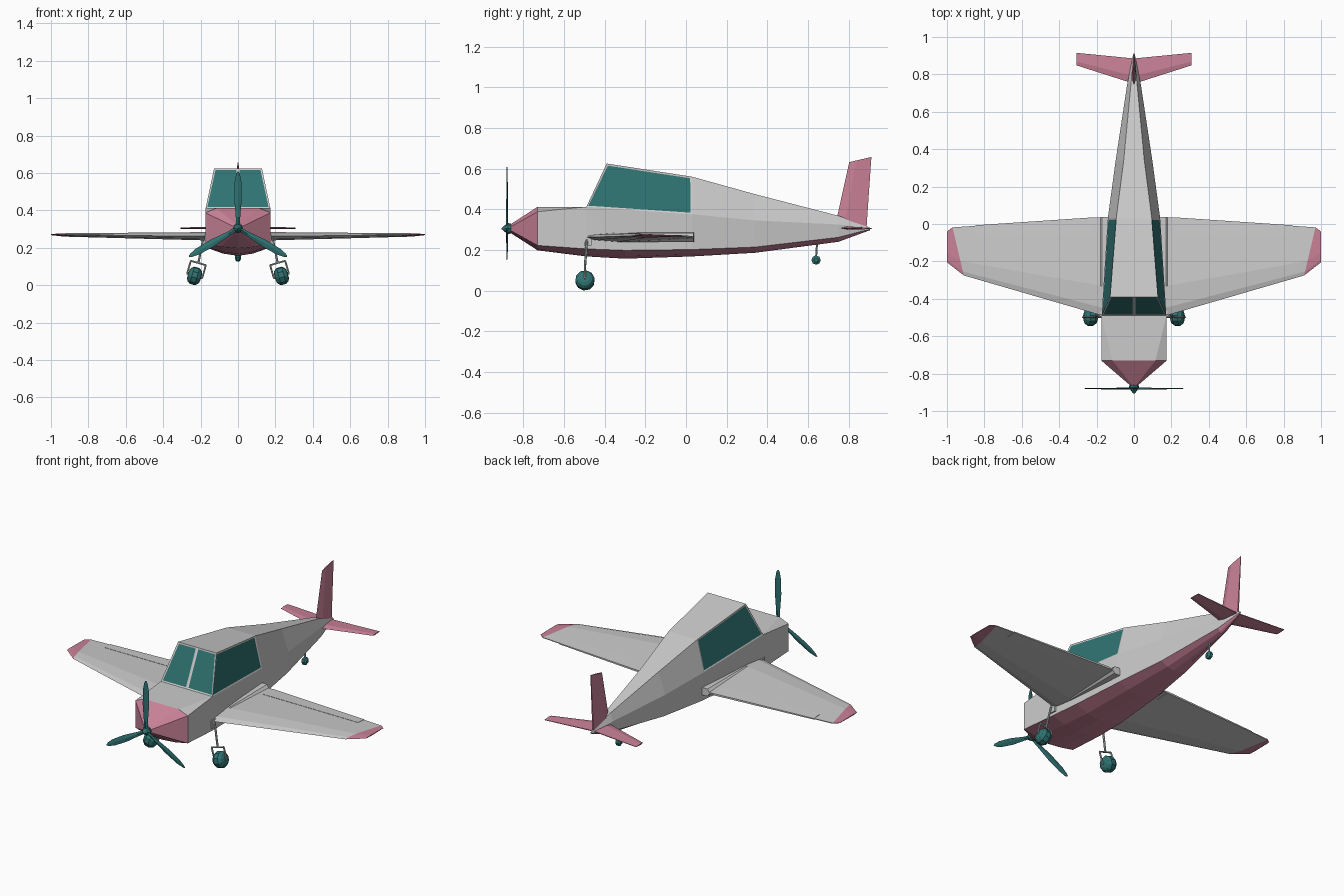
import bpy, bmesh, math
from mathutils import Vector, Matrix

if "Cube" in bpy.data.objects:
    bpy.data.objects.remove(bpy.data.objects["Cube"])


def material(name, rgb):
    m = bpy.data.materials.new(name)
    m.diffuse_color = (*rgb, 1)
    m.use_nodes = True
    m.node_tree.nodes["Principled BSDF"].inputs["Base Color"].default_value = m.diffuse_color
    return m


GREY = material("light grey paint", (0.60, 0.60, 0.60))
PINK = material("rose paint", (0.58, 0.22, 0.31))
TEAL = material("dark teal", (0.028, 0.17, 0.165))
METAL = material("pale metal", (0.42, 0.50, 0.48))


def finish(bm, name, mats, mirror=False):
    bmesh.ops.recalc_face_normals(bm, faces=bm.faces)
    me = bpy.data.meshes.new(name)
    bm.to_mesh(me)
    bm.free()
    for m in mats:
        me.materials.append(m)
    ob = bpy.data.objects.new(name, me)
    bpy.context.collection.objects.link(ob)
    if mirror:
        ob.modifiers.new("mirror", 'MIRROR')
    return ob


def loft_mesh(rings, rule=lambda i, j: 0):
    """Skin closed rings of points; coinciding points share a vertex."""
    bm, verts = bmesh.new(), {}

    def vert(p):
        key = tuple(round(c, 4) for c in p)
        if key not in verts:
            verts[key] = bm.verts.new(p)
        return verts[key]

    def face(points, mat):
        vs = list(dict.fromkeys(vert(p) for p in points))
        if len(vs) > 2 and not bm.faces.get(vs):
            bm.faces.new(vs).material_index = mat

    n = len(rings[0])
    for i in range(len(rings) - 1):
        for j in range(n):
            k = (j + 1) % n
            face((rings[i][j], rings[i][k], rings[i + 1][k], rings[i + 1][j]), rule(i, j))
    face(rings[0], rule(0, 0))
    face(rings[-1], rule(len(rings) - 2, 0))
    return bm


def loft(name, rings, mats, rule=lambda i, j: 0, mirror=False):
    return finish(loft_mesh(rings, rule), name, mats, mirror)


def lathe(name, centre, axis, profile, n, mat, mirror=False):
    """Profile is (distance along axis, radius)."""
    axis = Vector(axis).normalized()
    u = axis.orthogonal().normalized()
    v = axis.cross(u)
    rings = [[Vector(centre) + axis * d + (u * math.cos(a) + v * math.sin(a)) * r
              for a in (2 * math.pi * k / n for k in range(n))] for d, r in profile]
    return loft(name, rings, [mat], mirror=mirror)


def rod(name, p, q, r, mat=METAL, mirror=False):
    d = Vector(q) - Vector(p)
    return lathe(name, p, d, [(0, r), (d.length, r)], 6, mat, mirror)


# Fuselage: roof (half width, y, z), waist (same), chine (same), keel z
stations = [
    ((0.008, -0.865, 0.325), (0.018, -0.865, 0.312), (0.018, -0.865, 0.297), 0.285),
    ((0.115, -0.73, 0.412), (0.175, -0.73, 0.388), (0.175, -0.73, 0.222), 0.198),
    ((0.173, -0.49, 0.412), (0.173, -0.49, 0.412), (0.170, -0.49, 0.205), 0.168),
    ((0.128, -0.39, 0.625), (0.173, -0.49, 0.412), (0.160, -0.30, 0.198), 0.157),
    ((0.095, 0.03, 0.560), (0.140, 0.03, 0.375), (0.132, 0.03, 0.202), 0.168),
    ((0.055, 0.34, 0.474), (0.098, 0.34, 0.345), (0.090, 0.34, 0.214), 0.186),
    ((0.016, 0.75, 0.368), (0.036, 0.75, 0.325), (0.030, 0.75, 0.262), 0.240),
    ((0.003, 0.905, 0.310), (0.005, 0.905, 0.306), (0.004, 0.905, 0.302), 0.297),
]
rings = []
for roof, waist, chine, keel in stations:
    bilge = (chine[0] * 0.5, chine[1], keel + (chine[2] - keel) * 0.3)
    half = [roof, waist, chine, bilge]
    left = [(-x, y, z) for x, y, z in reversed(half)]
    rings.append([(0, *roof[1:])] + half + [(0, chine[1], keel)] + left)


def hull_paint(i, j):
    side = min(j, 9 - j)          # 0 roof, 1 window band, 2 flank, 3-4 belly
    if i == 0 or side > 2:
        return 1
    return 2 if (i, side) in ((2, 0), (3, 1)) else 0


hull = loft_mesh(rings, hull_paint)
bmesh.ops.recalc_face_normals(hull, faces=hull.faces)
# Windows are inset panes in the windscreen and cabin sides
panes = [f for f in hull.faces if f.material_index == 2]
rim = bmesh.ops.inset_individual(hull, faces=panes, thickness=0.012, depth=-0.002)
for f in rim["faces"]:
    f.material_index = 0
for f in panes:
    f.material_index = 2
finish(hull, "fuselage", [GREY, PINK, TEAL])


# Wings: blunt root fairing, thin panel, rose tip
def wing_ring(le, te, z, t, edge):
    le, te = Vector((*le, z)), Vector((*te, z))
    shape = [(0, 0), (0.08, t * 0.6), (0.3, t), (1, edge),
             (1, -edge), (0.3, -t), (0.08, -t * 0.6)]
    return [le.lerp(te, f) + Vector((0, 0, h)) for f, h in shape]


wing = [
    wing_ring((0.10, -0.505), (0.10, 0.04), 0.262, 0.024, 0.024),
    wing_ring((0.17, -0.49), (0.17, 0.037), 0.262, 0.022, 0.022),
    wing_ring((0.18, -0.487), (0.18, 0.036), 0.262, 0.022, 0.004),
    wing_ring((0.91, -0.275), (0.97, -0.018), 0.269, 0.009, 0.002),
    wing_ring((1.00, -0.205), (1.00, -0.04), 0.271, 0.003, 0.001),
]
loft("wing", wing, [GREY, PINK], lambda i, j: int(i == 3), mirror=True)

# Control surfaces standing slightly proud of the wing
flap = [[(x, y0, z + t), (x, y1, z + e), (x, y1, z - e), (x, y0, z - t)]
        for x, y0, y1, z, t, e in ((0.21, -0.06, 0.036, 0.262, 0.0105, 0.0055),
                                   (0.85, -0.065, -0.007, 0.268, 0.0065, 0.0035))]
loft("aileron", flap, [GREY], mirror=True)


# Tail surfaces
def blade_ring(a, b, n, t):
    a, b, n = Vector(a), Vector(b), Vector(n) * t
    return [a, a.lerp(b, 0.3) + n, b + n * 0.3, b - n * 0.3, a.lerp(b, 0.3) - n]


loft("tailplane", [blade_ring((0, 0.75, 0.308), (0, 0.885, 0.308), (0, 0, 1), 0.008),
                   blade_ring((0.307, 0.848, 0.305), (0.307, 0.915, 0.305), (0, 0, 1), 0.004)],
     [PINK], mirror=True)
loft("tail_fin", [blade_ring((0, 0.74, 0.31), (0, 0.888, 0.305), (1, 0, 0), 0.016),
                  blade_ring((0, 0.745, 0.37), (0, 0.892, 0.37), (1, 0, 0), 0.014),
                  blade_ring((0, 0.803, 0.632), (0, 0.912, 0.657), (1, 0, 0), 0.004)], [PINK])

# Propeller
HUB = Vector((0, -0.88, 0.305))
lathe("spinner", HUB, (0, 1, 0),
      [(-0.027, 0.003), (-0.012, 0.016), (0.005, 0.027), (0.02, 0.024)], 8, TEAL)
for k in range(3):
    turn = Matrix.Rotation(k * math.tau / 3, 3, 'Y')
    sections = [[HUB + turn @ Vector(p) for p in ((w, 0.002, r), (0, t, r), (-w, -0.002, r), (0, -t, r))]
                for r, w, t in ((0.0, 0.010, 0.006), (0.06, 0.012, 0.005), (0.16, 0.020, 0.004),
                                (0.25, 0.018, 0.003), (0.29, 0.010, 0.002), (0.303, 0.003, 0.001))]
    loft("propeller_blade_%d" % (k + 1), sections, [TEAL])

# Main landing gear, tilted outward
axle = Vector((0.232, -0.497, 0.05))
out = Vector((0.96, 0, 0.28))
down = Vector((0.28, 0, -0.96))
crown = axle - down * 0.072
lathe("main_wheel", axle, out, [(-0.036, 0.020), (-0.030, 0.036), (-0.014, 0.048), (0.014, 0.048),
                                (0.030, 0.036), (0.036, 0.020)], 10, TEAL, mirror=True)
rod("gear_leg", (0.186, -0.487, 0.25), crown, 0.006, mirror=True)
rod("fork_crown", crown - out * 0.044, crown + out * 0.044, 0.005, mirror=True)
for side, label in ((-1, "inner"), (1, "outer")):
    rod("fork_arm_" + label, crown + out * 0.042 * side, axle + out * 0.042 * side, 0.005, mirror=True)
rod("wheel_axle", axle - out * 0.045, axle + out * 0.045, 0.005, mirror=True)
loft("gear_mount", [[(x, -0.502, z), (x, -0.465, z), (x, -0.465, z + 0.05), (x, -0.502, z + 0.05)]
                    for x, z in ((0.155, 0.222), (0.178, 0.222))], [GREY], mirror=True)

# Tail wheel
lathe("tail_wheel", (0, 0.64, 0.15), (1, 0, 0),
      [(-0.017, 0.010), (-0.008, 0.023), (0.008, 0.023), (0.017, 0.010)], 8, TEAL)
rod("tail_wheel_leg", (0.0, 0.645, 0.24), (0.0, 0.64, 0.165), 0.005)
